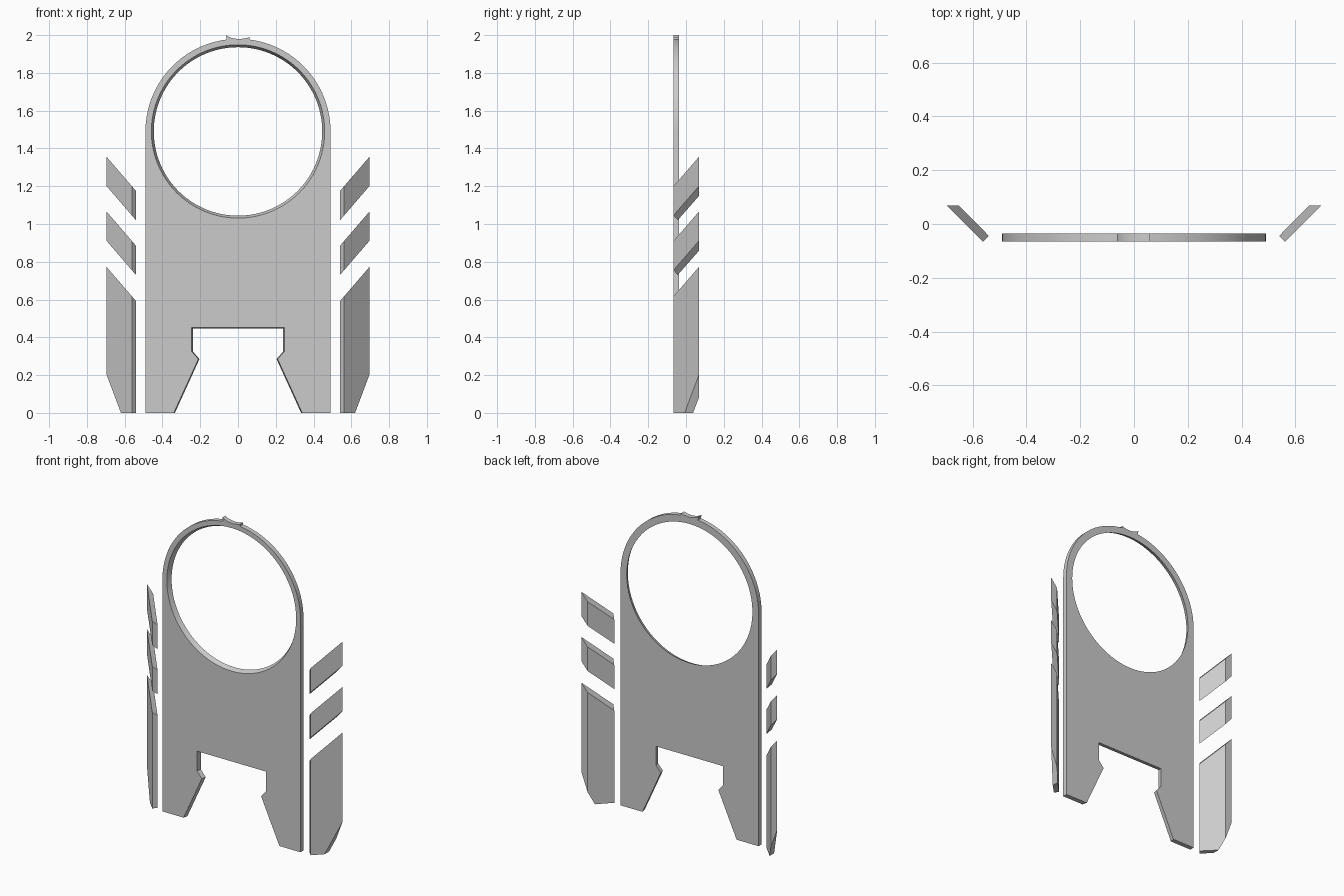
import bpy, bmesh, math
from mathutils import Vector

cube = bpy.data.objects.get("Cube")
if cube:
    bpy.data.objects.remove(cube)

grey = bpy.data.materials.new("plain grey")
grey.use_nodes = True
colour = (0.6, 0.6, 0.6, 1)
grey.diffuse_color = colour
grey.node_tree.nodes["Principled BSDF"].inputs["Base Color"].default_value = colour

RING_Z, RING_R = 1.49, 0.49
FRONT, BACK = -0.066, -0.036


def finish(bm, name):
    bmesh.ops.recalc_face_normals(bm, faces=bm.faces)
    mesh = bpy.data.meshes.new(name)
    bm.to_mesh(mesh)
    bm.free()
    mesh.materials.append(grey)
    obj = bpy.data.objects.new(name, mesh)
    bpy.context.collection.objects.link(obj)
    return obj


def arc(radius, start, end, steps):
    return [(radius * math.cos(start + (end - start) * i / steps),
             RING_Z + radius * math.sin(start + (end - start) * i / steps))
            for i in range(steps + 1)]


def outline(draft):
    """Plate outline with leg notch, rounded top and small top clip."""
    notch = [(0.34 - draft, 0), (0.21 - draft, 0.285),
             (0.245 - draft, 0.325), (0.245 - draft, 0.452 - draft)]
    lip = math.acos(0.06 / RING_R)
    clip = [(0.06, 1.989), (0.035, 1.982), (0, 1.979),
            (-0.03, 1.984), (-0.05, 1.991), (-0.064, 2.0)]
    right = [(RING_R, 0)] + arc(RING_R, 0, lip, 32)
    left = arc(RING_R, math.pi - lip, math.pi, 32) + [(-RING_R, 0)]
    return right + clip + left + [(-x, z) for x, z in notch] + notch[::-1]


# Main plate: drafted outline and tapered round opening
bm = bmesh.new()
caps = []
for y, draft, hole in ((FRONT, 0, 0.459), (BACK, 0.006, 0.446)):
    loops, edges = [], []
    for points in (outline(draft), arc(hole, 0, math.tau, 96)[:-1]):
        verts = [bm.verts.new((x, y, z)) for x, z in points]
        edges += [bm.edges.new((verts[i - 1], verts[i])) for i in range(len(verts))]
        loops.append(verts)
    bmesh.ops.triangle_fill(bm, edges=edges, use_beauty=True)
    caps.append(loops)
for near, far in zip(*caps):
    for i in range(len(near)):
        bm.faces.new((near[i - 1], near[i], far[i], far[i - 1]))
plate = finish(bm, "ring_plate")
bpy.context.view_layer.objects.active = plate
plate.select_set(True)
bpy.ops.object.shade_smooth_by_angle(angle=math.radians(20))
plate.select_set(False)

# Angled side fins: slanted plan section cut along sloping planes
PLAN = [(0.54, -0.044), (0.562, -0.066), (0.695, 0.068), (0.65, 0.068)]
SLOPE = 1.16


def fin(name, side, top, bottom):
    bm = bmesh.new()
    rings = []
    for inner_z, slope in ((bottom, SLOPE if bottom else 0), (top, SLOPE)):
        rings.append([bm.verts.new((side * x, y, inner_z + (x - 0.54) * slope))
                      for x, y in PLAN])
    low, high = rings
    bm.faces.new(low)
    bm.faces.new(high)
    for i in range(4):
        bm.faces.new((low[i - 1], low[i], high[i], high[i - 1]))
    if not bottom:
        # Sloped lower outer corner
        bmesh.ops.bisect_plane(bm, geom=bm.verts[:] + bm.edges[:] + bm.faces[:],
                               plane_co=Vector((side * 0.62, 0, 0)),
                               plane_no=Vector((side * 0.2, 0, -0.075)), clear_outer=True)
        bmesh.ops.holes_fill(bm, edges=[e for e in bm.edges if e.is_boundary])
    finish(bm, name)


for side, word in ((1, "left"), (-1, "right")):
    fin(word + "_tall_fin", side, 0.592, 0)
    fin(word + "_middle_fin", side, 0.885, 0.73)
    fin(word + "_upper_fin", side, 1.175, 1.02)
